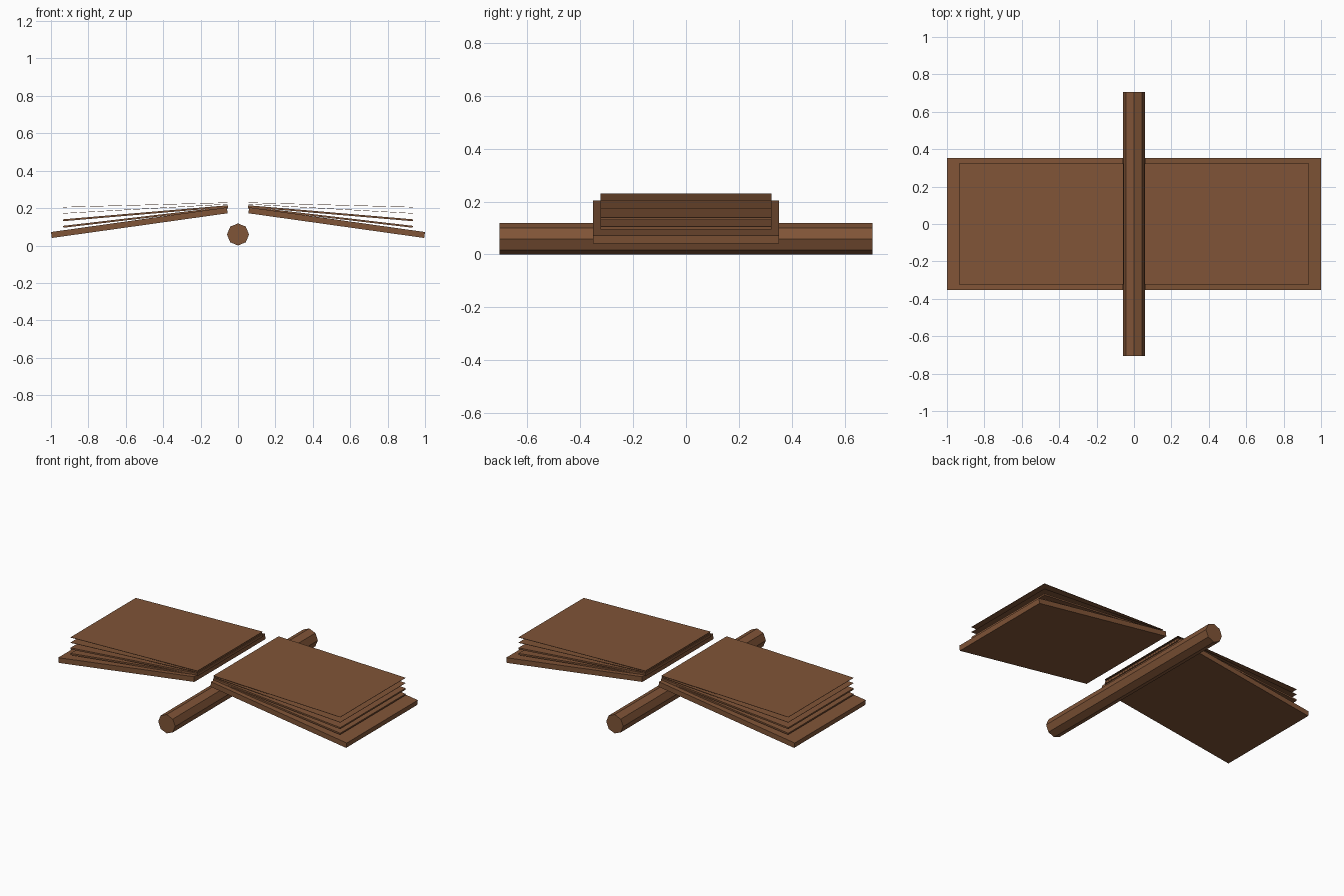
import bpy
import bmesh
import math

cube = bpy.data.objects.get("Cube")
if cube:
    bpy.data.objects.remove(cube, do_unlink=True)

brown = bpy.data.materials.new("leather brown")
brown.use_nodes = True
colour = (0.216, 0.089, 0.038, 1)
brown.diffuse_color = colour
brown.node_tree.nodes["Principled BSDF"].inputs["Base Color"].default_value = colour


def extrude_profile(name, profile, half_depth):
    """Closed prism: an x-z outline swept along y."""
    bm = bmesh.new()
    face = bm.faces.new([bm.verts.new((x, -half_depth, z)) for x, z in profile])
    swept = bmesh.ops.extrude_face_region(bm, geom=[face])["geom"]
    verts = [v for v in swept if isinstance(v, bmesh.types.BMVert)]
    bmesh.ops.translate(bm, verts=verts, vec=(0, 2 * half_depth, 0))
    bmesh.ops.recalc_face_normals(bm, faces=bm.faces)
    mesh = bpy.data.meshes.new(name)
    bm.to_mesh(mesh)
    bm.free()
    mesh.materials.append(brown)
    obj = bpy.data.objects.new(name, mesh)
    bpy.context.collection.objects.link(obj)
    return obj


def slab(name, inner, outer, thickness, half_depth):
    """Sloping board given by the inner and outer ends of its top."""
    (xi, zi), (xo, zo) = inner, outer
    length = math.hypot(xo - xi, zo - zi)
    dx = thickness * (zo - zi) / length
    dz = -thickness * abs(xo - xi) / length
    side = 1 if xo > 0 else -1
    profile = [inner, outer, (xo + side * dx, zo + dz), (xi + side * dx, zi + dz)]
    return extrude_profile(name, profile, half_depth)


# Eight-sided spine rod, one corner pointing up
radius = 0.059
spine = [(radius * math.sin(i * math.pi / 4), radius + radius * math.cos(i * math.pi / 4))
         for i in range(8)]
extrude_profile("spine_rod", spine, 0.706)

# Inner top height, outer top height and thickness of each fanned leaf
leaves = [(0.208, 0.105, 0.01), (0.215, 0.14, 0.01),
          (0.222, 0.173, 0.002), (0.23, 0.206, 0.002)]

for label, side in (("left", 1), ("right", -1)):
    # Cover board
    slab(f"{label}_cover", (side * 0.06, 0.204), (side * 1.0, 0.072), 0.032, 0.352)
    # Page leaves fanning out from the spine
    for n, (z_in, z_out, thick) in enumerate(leaves, 1):
        slab(f"{label}_page_{n}", (side * 0.055, z_in), (side * 0.935, z_out), thick, 0.323)
